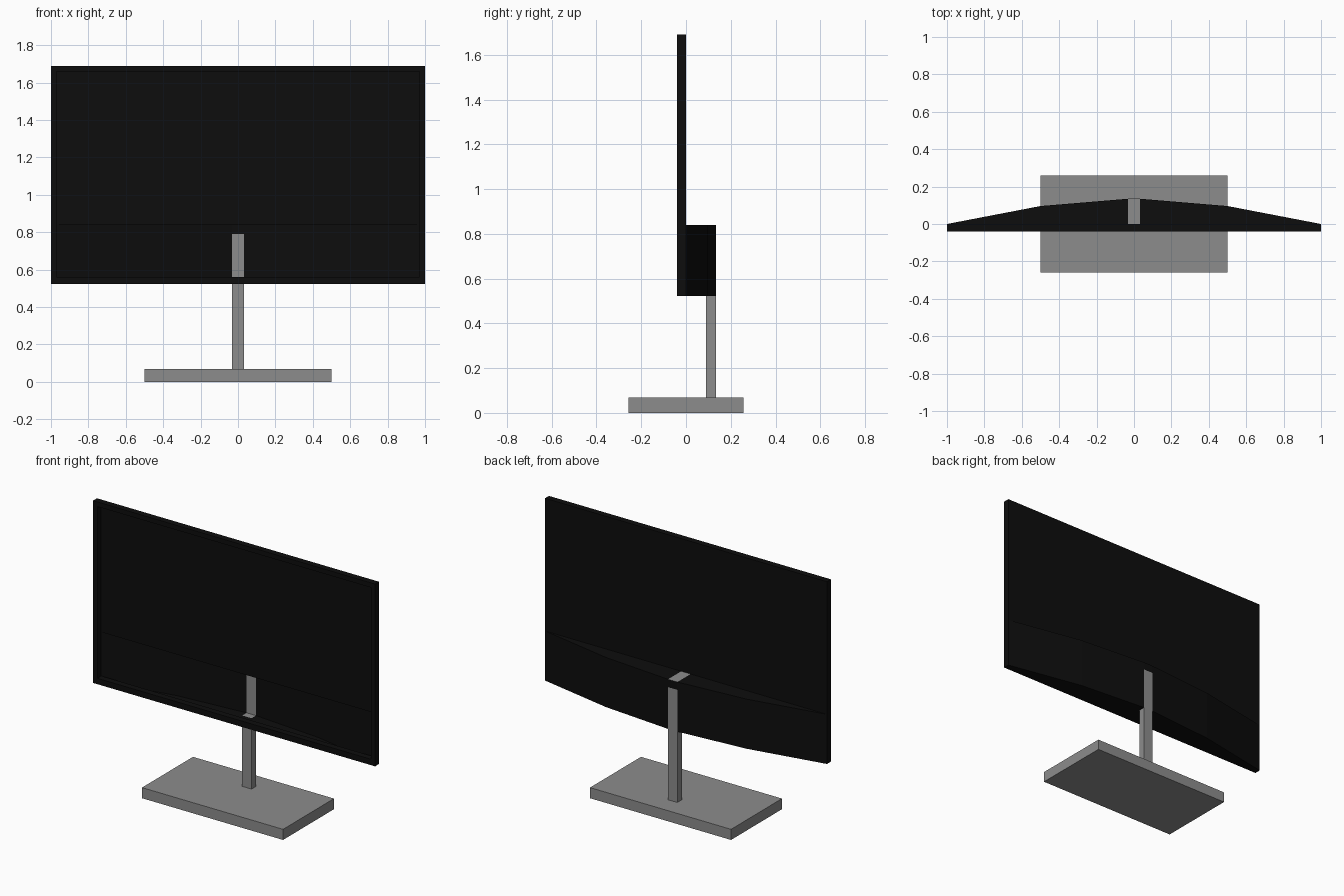
import bpy, bmesh

if "Cube" in bpy.data.objects:
    bpy.data.objects.remove(bpy.data.objects["Cube"])


def material(name, rgb):
    m = bpy.data.materials.new(name)
    m.diffuse_color = (*rgb, 1)
    m.use_nodes = True
    m.node_tree.nodes["Principled BSDF"].inputs["Base Color"].default_value = m.diffuse_color
    return m


BLACK = material("black plastic", (0.004, 0.004, 0.004))
GREY = material("grey metal", (0.265, 0.265, 0.265))


def finish(name, bm, mats):
    bm.normal_update()
    me = bpy.data.meshes.new(name)
    bm.to_mesh(me)
    bm.free()
    for m in mats:
        me.materials.append(m)
    ob = bpy.data.objects.new(name, me)
    bpy.context.collection.objects.link(ob)
    return ob


def box(name, x, y, z, mat):
    bm = bmesh.new()
    bmesh.ops.create_cube(bm, size=1)
    for v in bm.verts:
        for i, (a, b) in enumerate((x, y, z)):
            v.co[i] = b if v.co[i] > 0 else a
    return finish(name, bm, [mat])


Z0, Z1, ZS, ZT = 0.522, 0.84, 0.79, 1.69   # panel bottom, housing top, strip top, panel top
FRONT, BACK, W = -0.04, 0.135, 0.033

# Stand
box("base", (-0.5, 0.5), (-0.258, 0.258), (0, 0.068), GREY)
box("post", (-W, W), (0.09, BACK), (0.068, Z0), GREY)

# Open bezel: a rectangular ring swept through four section points
bm = bmesh.new()
rings = []
for inset, y in ((0, 0), (0, FRONT), (0.03, FRONT), (0.03, 0)):
    x, lo, hi = 1 - inset, Z0 + inset * 1.25, ZT - inset
    rings.append([bm.verts.new(p) for p in ((-x, y, lo), (x, y, lo), (x, y, hi), (-x, y, hi))])
for a, b in zip(rings, rings[1:]):
    for i in range(4):
        j = (i + 1) % 4
        bm.faces.new((a[i], a[j], b[j], b[i]))
finish("bezel", bm, [BLACK])

# Flat back sheet above the housing
bm = bmesh.new()
bm.faces.new([bm.verts.new(p) for p in ((1, 0, Z1), (-1, 0, Z1), (-1, 0, ZT), (1, 0, ZT))])
finish("back_sheet", bm, [BLACK])

# Hollow bulged lower housing, with a grey centre strip on the back and top
outline = [(-1, 0), (-0.5, 0.096), (-W, BACK), (W, BACK), (0.5, 0.096), (1, 0)]
bm = bmesh.new()


def face(points, mat=0):
    points = list(dict.fromkeys(points))
    bm.faces.new([bm.verts.new(p) for p in points]).material_index = mat


for (xa, ya), (xb, yb) in zip(outline, outline[1:]):
    centre = int(abs(xa + xb) < 0.01)
    for lo, hi, m in ((Z0, ZS, centre), (ZS, Z1, 0)):
        face([(xb, yb, lo), (xa, ya, lo), (xa, ya, hi), (xb, yb, hi)], m)
    face([(xa, 0, Z1), (xb, 0, Z1), (xb, yb, Z1), (xa, ya, Z1)], centre)
    face([(xa, ya, Z0), (xb, yb, Z0), (xb, 0, Z0), (xa, 0, Z0)])
bmesh.ops.remove_doubles(bm, verts=bm.verts, dist=0.0001)
finish("rear_housing", bm, [BLACK, GREY])
